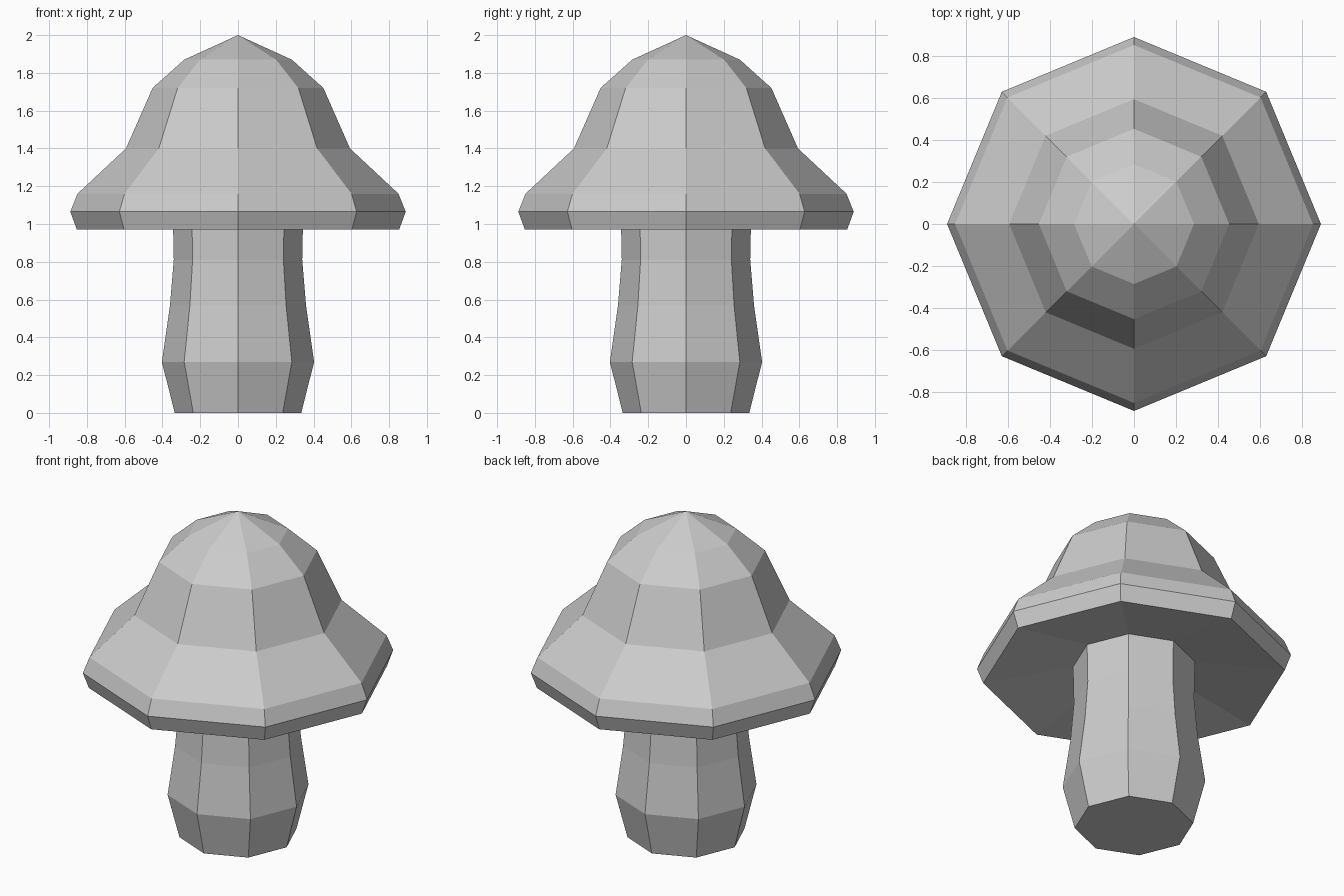
import bpy, bmesh
from math import cos, sin, pi

if "Cube" in bpy.data.objects:
    bpy.data.objects.remove(bpy.data.objects["Cube"])

SIDES = 8


def lathe(name, profile, cap_bottom=False):
    """Revolve an (r, z) profile into flat octagonal rings; r = 0 makes a tip."""
    bm = bmesh.new()
    rings = []
    for r, z in profile:
        if r == 0:
            rings.append([bm.verts.new((0, 0, z))] * SIDES)
        else:
            rings.append([bm.verts.new((r * cos(2 * pi * i / SIDES),
                                        r * sin(2 * pi * i / SIDES), z))
                          for i in range(SIDES)])
    for low, high in zip(rings, rings[1:]):
        for i in range(SIDES):
            j = (i + 1) % SIDES
            corners = [low[i], low[j], high[j], high[i]]
            bm.faces.new(list(dict.fromkeys(corners)))
    if cap_bottom:
        bm.faces.new(rings[0][::-1])
    mesh = bpy.data.meshes.new(name)
    bm.to_mesh(mesh)
    bm.free()
    obj = bpy.data.objects.new(name, mesh)
    bpy.context.collection.objects.link(obj)
    return obj


# Stem: bulging foot, tapering up to the hollow under the cap
lathe("stem", [(0.335, 0), (0.403, 0.27), (0.36, 0.57), (0.34, 0.81),
               (0.345, 1.05)], cap_bottom=True)

# Cap: slightly hollow underside, bevelled rim, bell-shaped top
lathe("cap", [(0.345, 1.05), (0.853, 0.97), (0.888, 1.065), (0.85, 1.16),
              (0.593, 1.40), (0.452, 1.72), (0.285, 1.87), (0, 2.0)])
